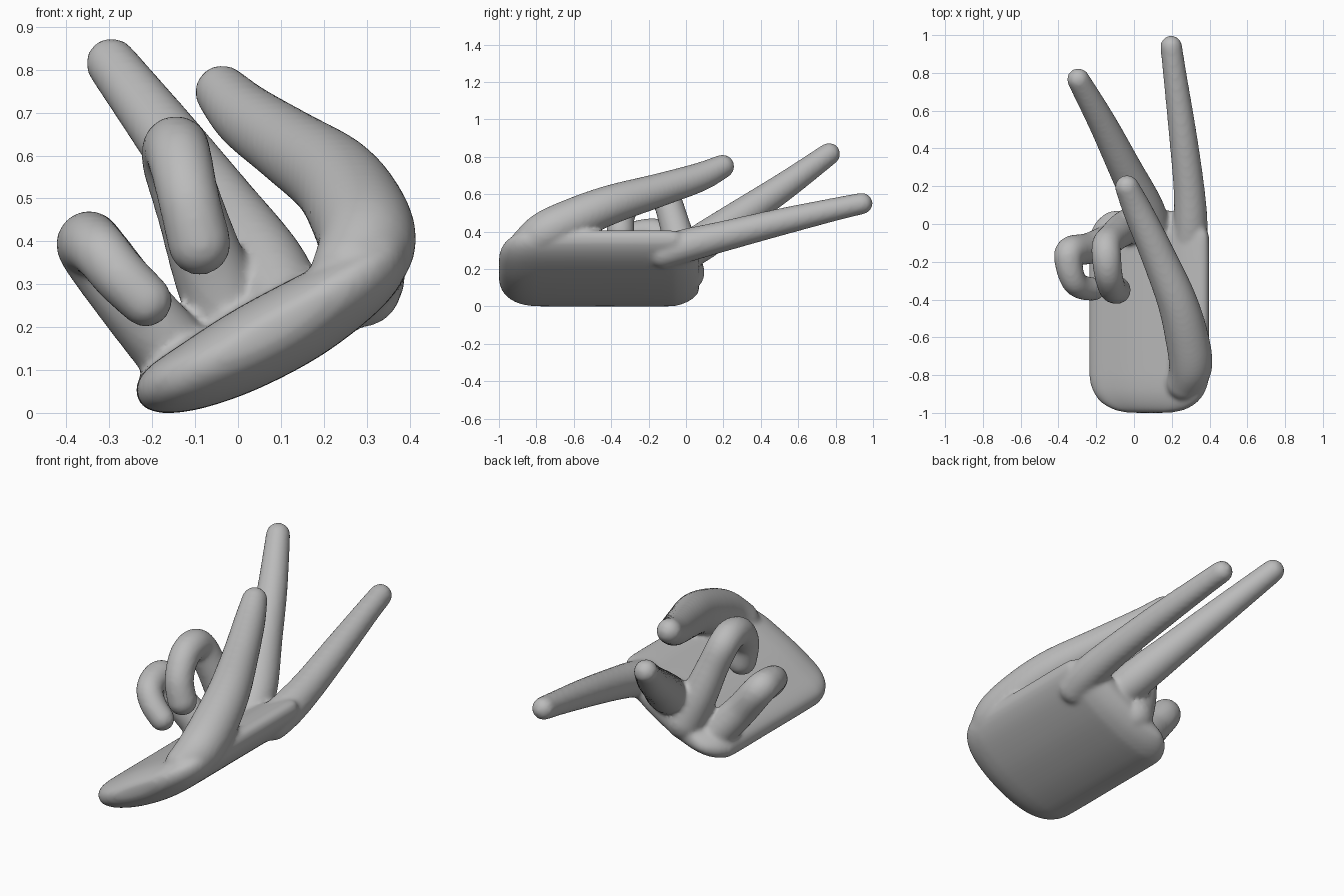
import bpy, bmesh, math
from mathutils import Vector

if "Cube" in bpy.data.objects:
    bpy.data.objects.remove(bpy.data.objects["Cube"])

skin = bpy.data.materials.new("plain grey")
skin.diffuse_color = (0.5, 0.5, 0.5, 1)
skin.use_nodes = True
skin.node_tree.nodes["Principled BSDF"].inputs["Base Color"].default_value = skin.diffuse_color

bm = bmesh.new()


def loft(rings):
    """Skin a list of equal-length point rings and cap both ends."""
    vs = [[bm.verts.new(p) for p in r] for r in rings]
    n = len(vs[0])
    fs = [bm.faces.new((a[i], a[(i + 1) % n], b[(i + 1) % n], b[i]))
          for a, b in zip(vs, vs[1:]) for i in range(n)]
    fs += [bm.faces.new(vs[0][::-1]), bm.faces.new(vs[-1])]
    bmesh.ops.recalc_face_normals(bm, faces=fs)


def smooth_path(pts, steps=6, closed=False):
    """Catmull-Rom interpolation through the points."""
    pts = [Vector(p) for p in pts]
    n = len(pts)
    get = (lambda i: pts[i % n]) if closed else (lambda i: pts[max(0, min(n - 1, i))])
    out = []
    for i in range(n if closed else n - 1):
        a, b, c, d = (get(i + k) for k in (-1, 0, 1, 2))
        for s in range(steps):
            t = s / steps
            out.append(0.5 * (2 * b + (c - a) * t + (2 * a - 5 * b + 4 * c - d) * t * t
                              + (3 * b - a - 3 * c + d) * t ** 3))
    return out if closed else out + [pts[-1]]


def finger(pts, sides=24):
    """Round-tipped tube through (x, y, z, radius) points."""
    path = smooth_path(pts)
    c = [p.to_3d() for p in path]
    r = [p[3] for p in path]
    tan = [(c[min(i + 1, len(c) - 1)] - c[max(i - 1, 0)]).normalized() for i in range(len(c))]
    # hemispherical ends
    angles = [math.radians(a) for a in (15, 30, 45, 60, 75, 86)]
    tail = [(c[-1] + tan[-1] * r[-1] * math.sin(a), r[-1] * math.cos(a), tan[-1]) for a in angles]
    head = [(c[0] - tan[0] * r[0] * math.sin(a), r[0] * math.cos(a), tan[0]) for a in angles[::-1]]
    rings, prev, u = [], tan[0], tan[0].orthogonal().normalized()
    for p, rad, t in head + list(zip(c, r, tan)) + tail:
        u = prev.rotation_difference(t) @ u
        prev, v = t, t.cross(u)
        rings.append([p + rad * (math.cos(k * math.tau / sides) * u + math.sin(k * math.tau / sides) * v)
                      for k in range(sides)])
    loft(rings)


# Palm: tilted spindle section swept along y with rounded ends
section = smooth_path([(-0.238, 0.055), (-0.22, 0.015), (-0.17, 0.0), (-0.08, 0.012), (0.05, 0.058),
                       (0.2, 0.138), (0.33, 0.24), (0.39, 0.32), (0.395, 0.38), (0.36, 0.407),
                       (0.27, 0.385), (0.19, 0.345), (0.0, 0.245), (-0.14, 0.155), (-0.215, 0.1)],
                      4, closed=True)
mid = Vector((0.08, 0.2))
along = Vector((math.cos(math.radians(32)), math.sin(math.radians(32))))
across = Vector((-along.y, along.x))
stations = [(-1.0, 0.35, 0.2), (-0.985, 0.58, 0.48), (-0.95, 0.78, 0.72), (-0.9, 0.91, 0.9),
            (-0.84, 0.98, 0.98), (-0.76, 1, 1), (-0.42, 1, 1), (-0.1, 1, 1), (-0.04, 0.97, 0.95),
            (0.01, 0.89, 0.8), (0.05, 0.77, 0.55), (0.07, 0.65, 0.3)]
palm = []
for y, w, t in smooth_path(stations, 3):
    flat = [mid + along * (p - mid).dot(along) * w + across * (p - mid).dot(across) * t for p in section]
    palm.append([Vector((q.x, y, q.y)) for q in flat])
loft(palm)

# Index finger, straight
finger([(0.29, -0.12, 0.29, 0.09), (0.30, 0.0, 0.325, 0.09), (0.29, 0.2, 0.375, 0.082),
        (0.255, 0.5, 0.45, 0.073), (0.215, 0.8, 0.52, 0.062), (0.197, 0.94, 0.55, 0.058)])
# Middle finger, straight and raised
finger([(0.12, -0.08, 0.24, 0.09), (0.06, 0.08, 0.34, 0.1), (-0.05, 0.3, 0.49, 0.088),
        (-0.165, 0.53, 0.645, 0.075), (-0.295, 0.765, 0.815, 0.06)])
# Ring finger, curled
finger([(0.0, 0.0, 0.18, 0.1), (-0.06, -0.03, 0.32, 0.09), (-0.11, -0.07, 0.47, 0.08),
        (-0.145, -0.11, 0.58, 0.078), (-0.145, -0.18, 0.615, 0.078), (-0.135, -0.27, 0.59, 0.075),
        (-0.115, -0.34, 0.5, 0.072), (-0.09, -0.35, 0.395, 0.074)])
# Little finger, curled
finger([(-0.13, -0.09, 0.12, 0.09), (-0.24, -0.13, 0.25, 0.083), (-0.335, -0.145, 0.375, 0.08),
        (-0.345, -0.21, 0.395, 0.074), (-0.32, -0.3, 0.375, 0.067), (-0.275, -0.335, 0.32, 0.065),
        (-0.215, -0.345, 0.262, 0.062)])
# Thumb, rising over the palm
finger([(0.27, -0.84, 0.33, 0.1), (0.30, -0.75, 0.395, 0.115), (0.28, -0.6, 0.465, 0.115),
        (0.225, -0.4, 0.545, 0.105), (0.12, -0.15, 0.62, 0.09), (0.02, 0.07, 0.69, 0.078),
        (-0.037, 0.195, 0.748, 0.064)])

# Fuse everything into one soft skin
mesh = bpy.data.meshes.new("hand")
bm.to_mesh(mesh)
bm.free()
mesh.materials.append(skin)
hand = bpy.data.objects.new("hand", mesh)
bpy.context.collection.objects.link(hand)
fuse = hand.modifiers.new("fuse", 'REMESH')
fuse.mode = 'VOXEL'
fuse.voxel_size = 0.012
fuse.use_smooth_shade = True
soften = hand.modifiers.new("soften", 'SMOOTH')
soften.factor = 0.5
soften.iterations = 8
